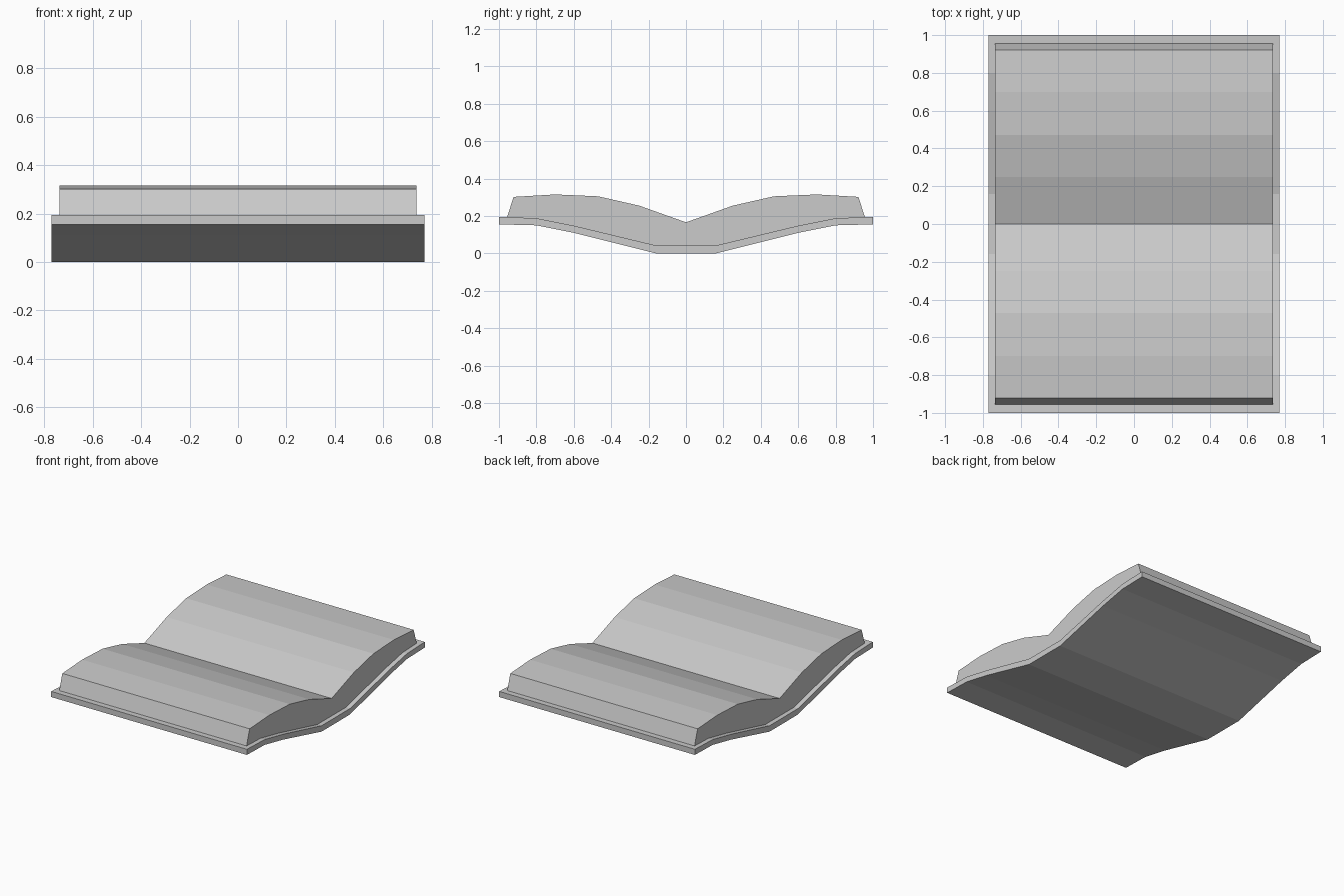
import bpy
import bmesh

if "Cube" in bpy.data.objects:
    bpy.data.objects.remove(bpy.data.objects["Cube"])


def extrude_profile(name, profile, half_width):
    """Extrude a closed (y, z) outline along x, centred on x = 0."""
    bm = bmesh.new()
    face = bm.faces.new([bm.verts.new((-half_width, y, z)) for y, z in profile])
    ext = bmesh.ops.extrude_face_region(bm, geom=[face], use_keep_orig=True)
    moved = [v for v in ext["geom"] if isinstance(v, bmesh.types.BMVert)]
    bmesh.ops.translate(bm, verts=moved, vec=(2 * half_width, 0, 0))
    bmesh.ops.recalc_face_normals(bm, faces=bm.faces)
    mesh = bpy.data.meshes.new(name)
    bm.to_mesh(mesh)
    bm.free()
    obj = bpy.data.objects.new(name, mesh)
    bpy.context.collection.objects.link(obj)
    return obj


def mirrored(half):
    """Complete an outline running from -y to the middle with its +y half."""
    return half + [(-y, z) for y, z in reversed(half) if y != 0]


# Open cover: bent sheet with a flat spine
cover_bottom = mirrored([(-1, 0.155), (-0.8, 0.15), (-0.6, 0.11), (-0.16, 0)])
cover_top = mirrored([(-1, 0.195), (-0.8, 0.188), (-0.6, 0.148), (-0.16, 0.042)])
extrude_profile("cover", cover_bottom + cover_top[::-1], 0.77)

# Page block: two arched halves meeting in the gutter, resting on the cover
page_bottom = mirrored([(-0.957, 0.192), (-0.8, 0.188), (-0.6, 0.148), (-0.16, 0.042)])
page_top = mirrored([(-0.922, 0.302), (-0.7, 0.315), (-0.47, 0.305),
                     (-0.25, 0.255), (0, 0.166)])
extrude_profile("pages", page_bottom + page_top[::-1], 0.737)
